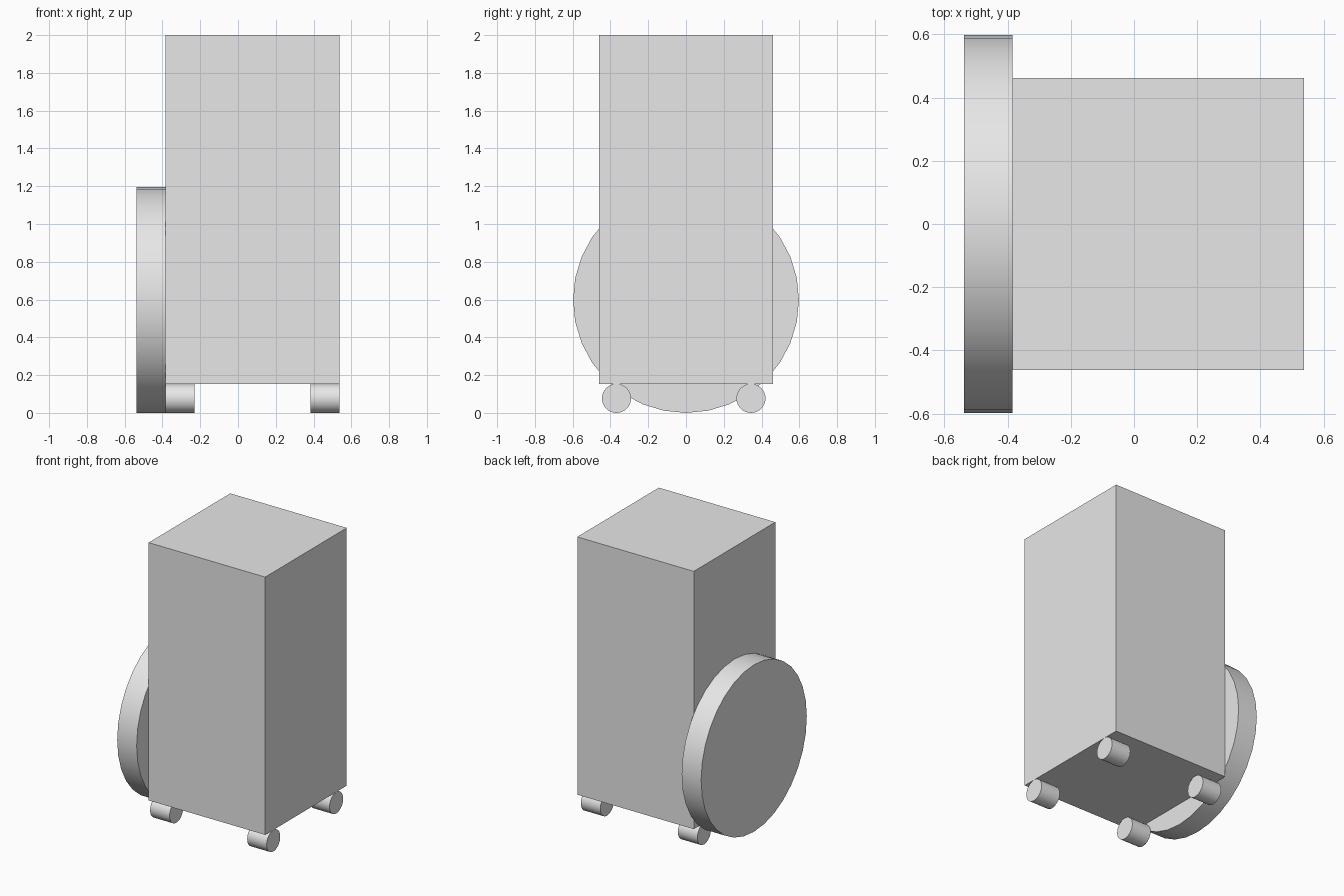
import bpy
from math import pi, radians

cube = bpy.data.objects.get("Cube")
if cube:
    bpy.data.objects.remove(cube, do_unlink=True)

U = 2 / 13  # module: the cabinet is 6 x 6 x 12 modules

grey = bpy.data.materials.new("light_grey")
grey.use_nodes = True
colour = (0.8, 0.8, 0.8, 1)
grey.diffuse_color = colour
grey.node_tree.nodes["Principled BSDF"].inputs["Base Color"].default_value = colour


def finish(name):
    obj = bpy.context.object
    obj.name = name
    obj.data.materials.append(grey)
    bpy.ops.object.transform_apply(location=False, rotation=True, scale=True)
    return obj


def disc(name, x, y, radius):
    """Round part with its axle along x, one module thick, resting on the ground."""
    bpy.ops.mesh.primitive_cylinder_add(
        vertices=32, radius=radius, depth=U,
        location=(x, y, radius), rotation=(0, pi / 2, 0))
    finish(name)
    bpy.ops.object.shade_smooth_by_angle(angle=radians(30))


# Tall cabinet
bpy.ops.mesh.primitive_cube_add(size=1, location=(U / 2, 0, 7 * U))
bpy.context.object.scale = (6 * U, 6 * U, 12 * U)
finish("cabinet")

# Large wheel against the side
disc("large_wheel", -3 * U, 0, 0.598)

# Four small rollers under the corners
for side, x in (("right", -2 * U), ("left", 3 * U)):
    for end, y in (("front", -0.368), ("back", 0.344)):
        disc(f"{end}_{side}_roller", x, y, U / 2)
